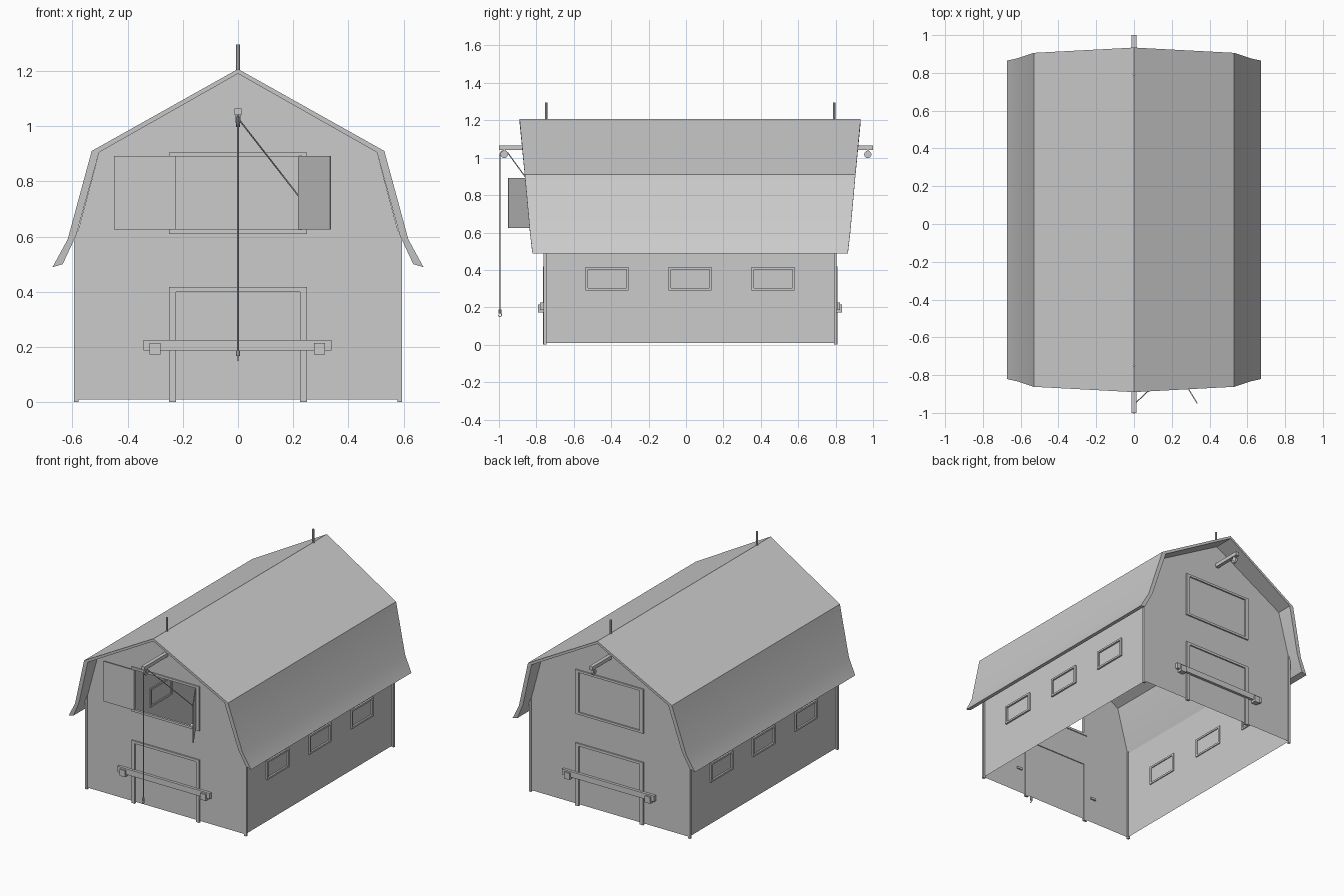
import bpy, bmesh, math
from mathutils import Vector

if "Cube" in bpy.data.objects:
    bpy.data.objects.remove(bpy.data.objects["Cube"])

CY = 0.022        # barn centre along y
HX, HY = 0.583, 0.778   # wall half sizes


def mesh_obj(name, verts, faces):
    me = bpy.data.meshes.new(name)
    me.from_pydata(verts, [], faces)
    bm = bmesh.new()
    bm.from_mesh(me)
    bmesh.ops.remove_doubles(bm, verts=bm.verts, dist=1e-5)
    bmesh.ops.recalc_face_normals(bm, faces=bm.faces)
    bm.to_mesh(me)
    bm.free()
    ob = bpy.data.objects.new(name, me)
    bpy.context.collection.objects.link(ob)
    return ob


def box(name, x, y, z):
    """Box from (min, max) pairs."""
    v = [(a, b, c) for a in x for b in y for c in z]
    f = [(0, 1, 3, 2), (4, 6, 7, 5), (0, 4, 5, 1), (2, 3, 7, 6), (0, 2, 6, 4), (1, 5, 7, 3)]
    return mesh_obj(name, v, f)


def cylinder(name, loc, r, depth, rot=(0, 0, 0), sides=12):
    bpy.ops.mesh.primitive_cylinder_add(vertices=sides, radius=r, depth=depth, location=loc, rotation=rot)
    bpy.context.object.name = name
    return bpy.context.object


def rope(name, pts, r):
    cu = bpy.data.curves.new(name, 'CURVE')
    cu.dimensions = '3D'
    cu.bevel_depth, cu.bevel_resolution, cu.use_fill_caps = r, 1, True
    sp = cu.splines.new('POLY')
    sp.points.add(len(pts) - 1)
    for p, co in zip(sp.points, pts):
        p.co = (*co, 1)
    ob = bpy.data.objects.new(name, cu)
    bpy.context.collection.objects.link(ob)


# Gable walls: half profile mirrored; the front one leaves the loft opening free
outline = [(0, .01), (HX, .01), (HX, .608), (.503, .905), (0, 1.19)]
hole = [(0, .89), (.225, .89), (.225, .625), (0, .625)]
for name, y, half in (("front_wall", CY - HY, outline + hole), ("back_wall", CY + HY, outline)):
    n = len(half)
    verts = [(s * x, y, z) for s in (1, -1) for x, z in half]
    mesh_obj(name, verts, [tuple(range(n)), tuple(range(n, 2 * n))])

# Side walls with three framed windows each
for s, side in ((1, "right"), (-1, "left")):
    mesh_obj(side + "_wall", [(s * HX, CY + a * HY, z) for a, z in
                              ((-1, .01), (1, .01), (1, .61), (-1, .61))], [(0, 1, 2, 3)])
    xs = sorted((s * (HX - .006), s * .594))
    for wy in (-.422, .022, .466):
        y0, y1, z0, z1, t = wy - .115, wy + .115, .29, .415, .012
        box(side + "_window_sill", xs, (y0, y1), (z0, z0 + t))
        box(side + "_window_head", xs, (y0, y1), (z1 - t, z1))
        box(side + "_window_jamb", xs, (y0, y0 + t), (z0 + t, z1 - t))
        box(side + "_window_jamb", xs, (y1 - t, y1), (z0 + t, z1 - t))
    # Corner posts
    for e in (-1, 1):
        ye = CY + e * (HY - .01)
        box("corner_post", sorted((s * .578, s * .594)), sorted((ye, ye + e * .015)), (0, .62))

# Roof: closed gambrel section, overhang shrinking towards the eaves
outer = [(0, 1.207, .912), (.53, .91, .884), (.617, .59, .855), (.672, .489, .843)]
inner = [(0, 1.19, .912), (.503, .905, .884), (.586, .605, .857), (.635, .5, .845)]
loop = outer + inner[::-1]
rv, rf = [], []
for s in (1, -1):
    b = len(rv)
    for e in (-1, 1):
        rv += [(s * x, CY + e * h, z) for x, z, h in loop]
    for i in range(7):
        rf.append((b + i, b + i + 1, b + 9 + i, b + 8 + i))
    for o in (0, 8):
        rf += [(b + o + i, b + o + i + 1, b + o + 6 - i, b + o + 7 - i) for i in range(3)]
roof = mesh_obj("roof", rv, rf)
bpy.context.view_layer.objects.active = roof
roof.select_set(True)
bpy.ops.object.shade_smooth_by_angle(angle=math.radians(30))
roof.select_set(False)

# Door frames, bars, hoists and ridge spikes at both ends
for e, end in ((-1, "front"), (1, "back")):
    w = CY + e * HY

    def yr(a, b):
        return sorted((w + e * a, w + e * b))
    fr = yr(-.006, .009)
    for s in (-1, 1):
        jx = sorted((s * .225, s * .25))
        box(end + "_door_jamb", jx, fr, (0, .4))
        box(end + "_loft_jamb", jx, fr, (.625, .89))
    box(end + "_door_lintel", (-.25, .25), fr, (.4, .417))
    box(end + "_loft_head", (-.25, .25), fr, (.89, .905))
    box(end + "_loft_sill", (-.25, .25), fr, (.61, .625))
    # Locking bar resting in two hooks
    box(end + "_door_bar", (-.342, .338), yr(.006, .024), (.187, .225))
    for bx in (-.3, .295):
        bxr = (bx - .02, bx + .02)
        box(end + "_bar_bracket", bxr, yr(-.008, .034), (.172, .187))
        box(end + "_bar_bracket_lip", bxr, yr(.024, .034), (.187, .215))
    # Hoist beam, pulley
    box(end + "_hoist_beam", (-.012, .012), sorted((w - e * .01, e * 1.0)), (1.04, 1.064))
    cylinder(end + "_pulley", (0, e * .972, 1.017), .02, .014, (0, math.pi / 2, 0))
    box(end + "_pulley_hanger", (-.009, .009), sorted((e * .967, e * .977)), (1.012, 1.042))
    # Ridge spike
    cylinder(end + "_ridge_spike", (0, CY + e * .77, 1.24), .007, .11, sides=8)

# Open loft doors: left one flat on the wall, right one ajar
box("left_loft_door", (-.45, -.225), (-.772, -.766), (.625, .892))
a, b = Vector((.22, -.762)), Vector((.335, -.95))
n = (b - a).orthogonal().normalized() * .003
q = [a + n, b + n, b - n, a - n]
mesh_obj("right_loft_door", [(p.x, p.y, z) for z in (.625, .892) for p in q],
         [(0, 1, 2, 3), (4, 5, 6, 7)] + [(i, (i + 1) % 4, (i + 1) % 4 + 4, i + 4) for i in range(4)])

# Hoist rope over the front pulley, with weight and hook
rope("hoist_rope", [(0, -.995, .18), (0, -.995, 1.017), (0, -.987, 1.034), (0, -.97, 1.04),
                    (.002, -.953, 1.026), (.225, -.745, .74)], .003)
cylinder("hook_block", (0, -.995, .178), .008, .02, sides=8)
rope("hook", [(0, -.995 + .009 * math.sin(t), .16 + .009 * math.cos(t))
              for t in [i * .6 for i in range(9)]], .0025)
